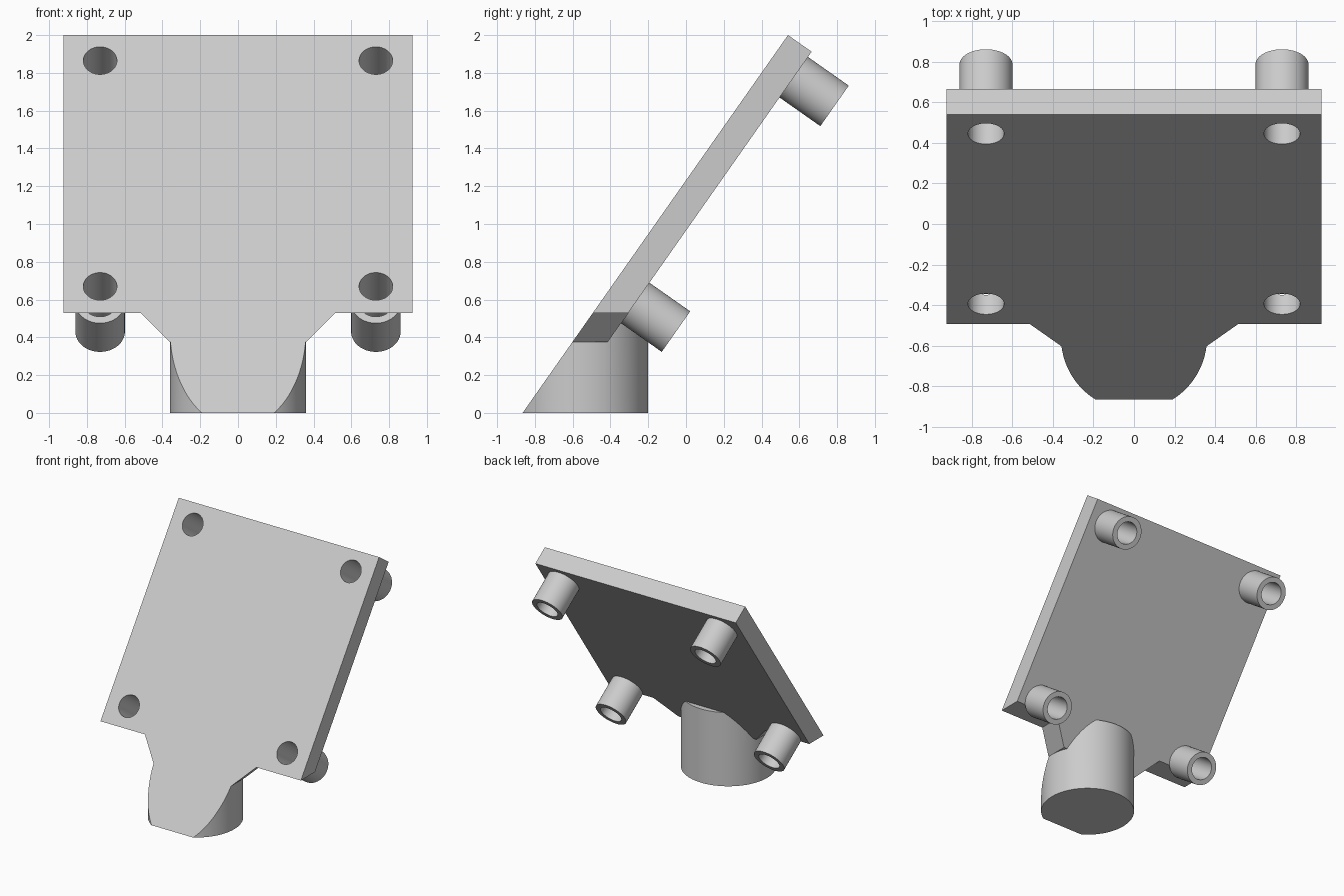
import bpy, bmesh, math
from mathutils import Vector

if "Cube" in bpy.data.objects:
    bpy.data.objects.remove(bpy.data.objects["Cube"])

# Tilted plate frame: "up" runs up the slope, "back" is the rear normal
FOOT_Y, TOP_Y, THICK = -0.865, 0.54, 0.153
UP = Vector((0, TOP_Y - FOOT_Y, 2)).normalized()
BACK = Vector((0, UP.z, -UP.y))
SHIFT = Vector((0, THICK / BACK.y, 0))

grey = bpy.data.materials.new("light_grey")
grey.use_nodes = True
grey.diffuse_color = (0.6, 0.6, 0.6, 1)
grey.node_tree.nodes["Principled BSDF"].inputs["Base Color"].default_value = (0.6, 0.6, 0.6, 1)


def on_front(x, z):
    """Point of the sloping front plane at a given x and height."""
    return Vector((x, FOOT_Y + z * UP.y / UP.z, z))


def make(name, bm):
    bmesh.ops.recalc_face_normals(bm, faces=bm.faces)
    mesh = bpy.data.meshes.new(name)
    bm.to_mesh(mesh)
    bm.free()
    mesh.materials.append(grey)
    obj = bpy.data.objects.new(name, mesh)
    bpy.context.collection.objects.link(obj)
    return obj


def activate(obj):
    bpy.ops.object.select_all(action='DESELECT')
    obj.select_set(True)
    bpy.context.view_layer.objects.active = obj


def smooth(obj):
    activate(obj)
    bpy.ops.object.shade_smooth_by_angle(angle=math.radians(30))


def combine(obj, other, operation):
    activate(obj)
    mod = obj.modifiers.new(operation.lower(), 'BOOLEAN')
    mod.operation, mod.object, mod.solver = operation, other, 'EXACT'
    bpy.ops.object.modifier_apply(modifier=mod.name)
    bpy.data.objects.remove(other)


def tube(name, start, end, radius, bore=0, sides=64):
    """Rod along the plate normal, or a ring-ended tube when bore is set."""
    bm = bmesh.new()
    loops = []
    for r, p in ((radius, start), (radius, end), (bore, end), (bore, start)):
        if r:
            angles = [math.tau * i / sides for i in range(sides)]
            loops.append([bm.verts.new(p + Vector((r * math.cos(a), 0, 0)) + UP * r * math.sin(a))
                          for a in angles])
    pairs = list(zip(loops, loops[1:]))
    if bore:
        pairs.append((loops[-1], loops[0]))
    else:
        for ring in loops:
            bm.faces.new(ring)
    for a, b in pairs:
        for i in range(sides):
            j = (i + 1) % sides
            bm.faces.new((a[i], a[j], b[j], b[i]))
    return make(name, bm)


# Plate with tapered neck; the top edge is square to the slope
bm = bmesh.new()
right = [(0.36, 0.375), (0.515, 0.53), (0.925, 0.53), (0.925, 2)]
outline = [on_front(x, z) for x, z in right + [(-x, z) for x, z in reversed(right)]]
front = [bm.verts.new(p) for p in outline]
rear = [bm.verts.new(p + (BACK * THICK if p.z > 1.9 else SHIFT)) for p in outline]
bm.faces.new(front)
bm.faces.new(rear)
for i in range(len(front)):
    j = (i + 1) % len(front)
    bm.faces.new((front[i], front[j], rear[j], rear[i]))
plate = make("tilted_plate", bm)

# Round pedestal sliced off along the front plane
bm = bmesh.new()
bmesh.ops.create_cone(bm, cap_ends=True, segments=96, radius1=0.36, radius2=0.36, depth=0.615)
bmesh.ops.translate(bm, verts=bm.verts, vec=(0, -0.56, 0.3075))
cut = bmesh.ops.bisect_plane(bm, geom=bm.verts[:] + bm.edges[:] + bm.faces[:],
                             plane_co=on_front(0, 0), plane_no=BACK, clear_inner=True)
bmesh.ops.holes_fill(bm, edges=[e for e in bm.edges if e.is_boundary])
pedestal = make("pedestal", bm)
combine(plate, pedestal, 'UNION')

# Four drilled holes, each continued by a hollow standoff behind the plate
for x, side in ((0.73, "left"), (-0.73, "right")):
    for z, level in ((0.67, "lower"), (1.865, "upper")):
        p = on_front(x, z)
        drill = tube("drill", p - BACK * 0.1, p + BACK * 0.35, 0.089)
        combine(plate, drill, 'DIFFERENCE')
        smooth(tube(f"{level}_{side}_standoff", p + BACK * THICK,
                    p + BACK * (THICK + 0.264), 0.131, 0.089))
smooth(plate)
